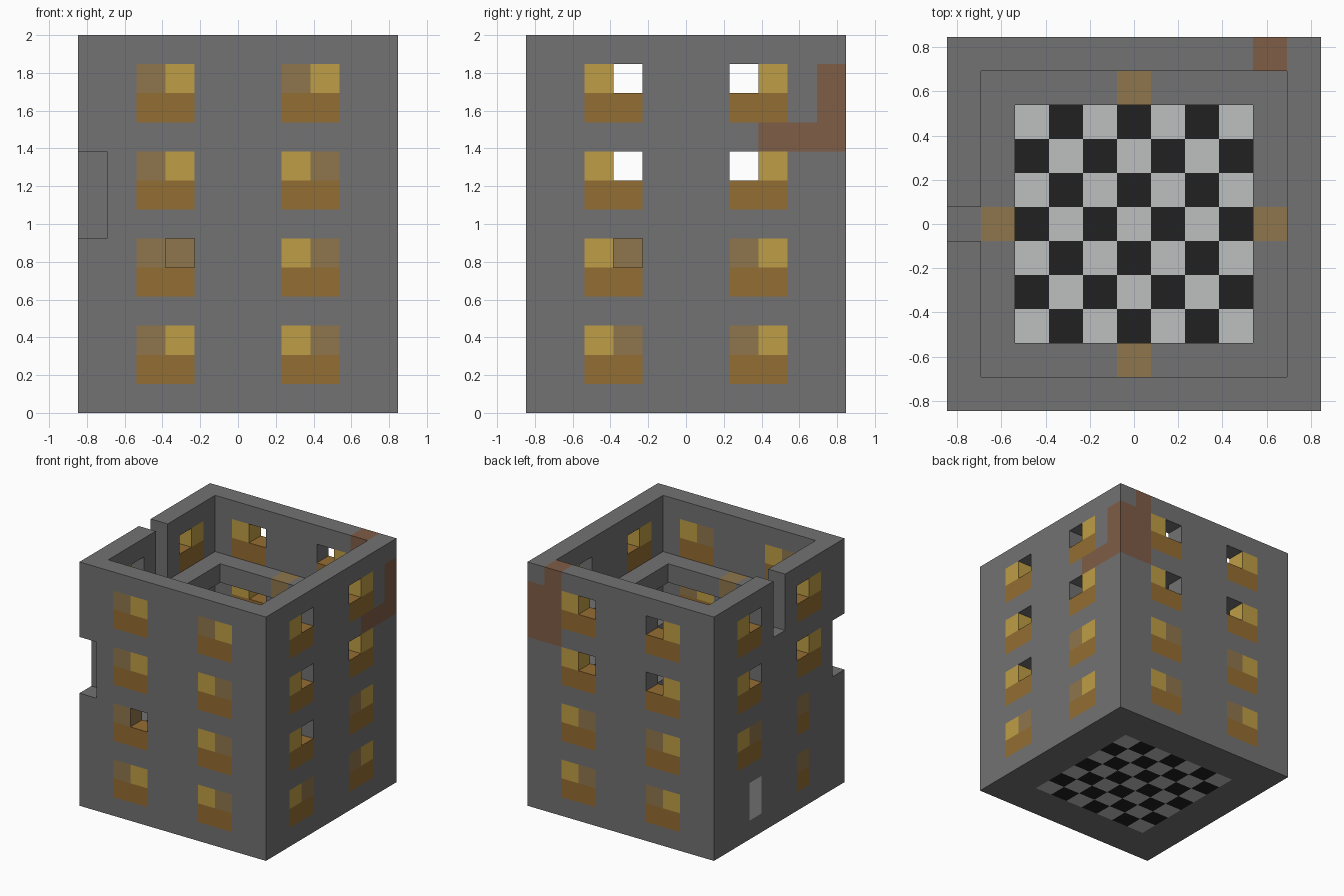
import bpy, bmesh
from mathutils import Vector

cube = bpy.data.objects.get("Cube")
if cube:
    bpy.data.objects.remove(cube, do_unlink=True)

UNIT = 2 / 13            # edge of one building block
N, TOP = 11, 13          # blocks across and blocks high


def material(name, rgb):
    lin = [((c / 255 + 0.055) / 1.055) ** 2.4 for c in rgb] + [1.0]
    mat = bpy.data.materials.new(name)
    mat.use_nodes = True
    mat.diffuse_color = lin
    bsdf = mat.node_tree.nodes["Principled BSDF"]
    bsdf.inputs["Base Color"].default_value = lin
    bsdf.inputs["Roughness"].default_value = 0.9
    return mat


COLOURS = {
    "stone": material("stone grey", (114, 114, 114)),
    "pale": material("pale grey", (190, 192, 191)),
    "black": material("tile black", (33, 33, 33)),
    "yellow": material("lamp yellow", (190, 157, 69)),
    "sill": material("sill orange", (148, 109, 50)),
    "tan": material("pane tan", (143, 118, 77)),
    "brown": material("rust brown", (127, 93, 71)),
}

cells = {}               # (x, y, z) block -> (part, colour)


def put(x, y, z, part, colour):
    cells[x, y, z] = (part, colour)


# Chequered floor inside a stone border
for x in range(N):
    for y in range(N):
        inside = 2 <= x <= 8 and 2 <= y <= 8
        tile = ("black" if (x + y) % 2 else "pale") if inside else "stone"
        put(x, y, 0, "floor", tile)

# Outer walls, one block thick
for z in range(1, TOP):
    for x in range(N):
        for y in range(N):
            if x in (0, N - 1) or y in (0, N - 1):
                put(x, y, z, "walls", "stone")

# Gallery ring on each storey, with a tan block in the middle of each side
for z in (3, 6, 9):
    for x in range(1, N - 1):
        for y in range(1, N - 1):
            if x in (1, 9) or y in (1, 9):
                put(x, y, z, "galleries", "tan" if 5 in (x, y) else "stone")

# Windows: upper row of each storey from the top, columns 2, 3, 7, 8
# y yellow, t tan, o open, s plain stone, p pale doorway
SIDES = {
    "front": (lambda a: (a, 0), ["tyty", "tyyt", "toyt", "tyyt"]),
    "back": (lambda a: (a, 10), ["yooy", "yooy", "ytty", "ytty"]),
    "right": (lambda a: (10, a), ["yooy", "yooy", "yoty", "ytty"]),
    "left": (lambda a: (0, a), ["yooy", "yooy", "stty", "stps"]),
}
PANES = {"y": "yellow", "t": "tan", "p": "pale"}
for side, (place, rows) in SIDES.items():
    for storey, row in enumerate(rows):
        z = 11 - 3 * storey
        for column, code in zip((2, 3, 7, 8), row):
            x, y = place(column)
            if code == "s":
                continue
            part = side + "_windows"
            put(x, y, z - 1, part, "pale" if code == "p" else "sill")
            if code == "o":
                del cells[x, y, z]
            else:
                put(x, y, z, part, PANES[code])

# Rust patch climbing the back corner
for z in (9, 10, 11):
    put(10, 10, z, "rust_patch", "brown")
for z in (9, 10, 11, 12):
    put(9, 10, z, "rust_patch", "brown")
for y in (8, 9):
    put(10, y, 9, "rust_patch", "brown")

# Broken gaps: slot in the left parapet and bite in the front left corner
for z in (10, 11, 12):
    del cells[0, 5, z]
for z in (6, 7, 8):
    del cells[0, 0, z]


def build(part):
    """Mesh the exposed block faces of one part."""
    bm = bmesh.new()
    names = sorted({c for p, c in cells.values() if p == part})
    for cell, (owner, colour) in cells.items():
        if owner != part:
            continue
        middle = Vector(cell) + Vector((0.5 - N / 2, 0.5 - N / 2, 0.5))
        for axis in range(3):
            for sign in (-1, 1):
                near = list(cell)
                near[axis] += sign
                if tuple(near) in cells:
                    continue
                n, u, v = Vector(), Vector(), Vector()
                n[axis] = sign / 2
                u[(axis + 1) % 3] = sign / 2
                v[(axis + 2) % 3] = 0.5
                corners = (n - u - v, n + u - v, n + u + v, n - u + v)
                face = bm.faces.new([bm.verts.new((middle + c) * UNIT) for c in corners])
                face.material_index = names.index(colour)
    bmesh.ops.remove_doubles(bm, verts=bm.verts, dist=UNIT / 100)
    mesh = bpy.data.meshes.new(part)
    bm.to_mesh(mesh)
    bm.free()
    for name in names:
        mesh.materials.append(COLOURS[name])
    bpy.context.collection.objects.link(bpy.data.objects.new(part, mesh))


for part in sorted({p for p, c in cells.values()}):
    build(part)
